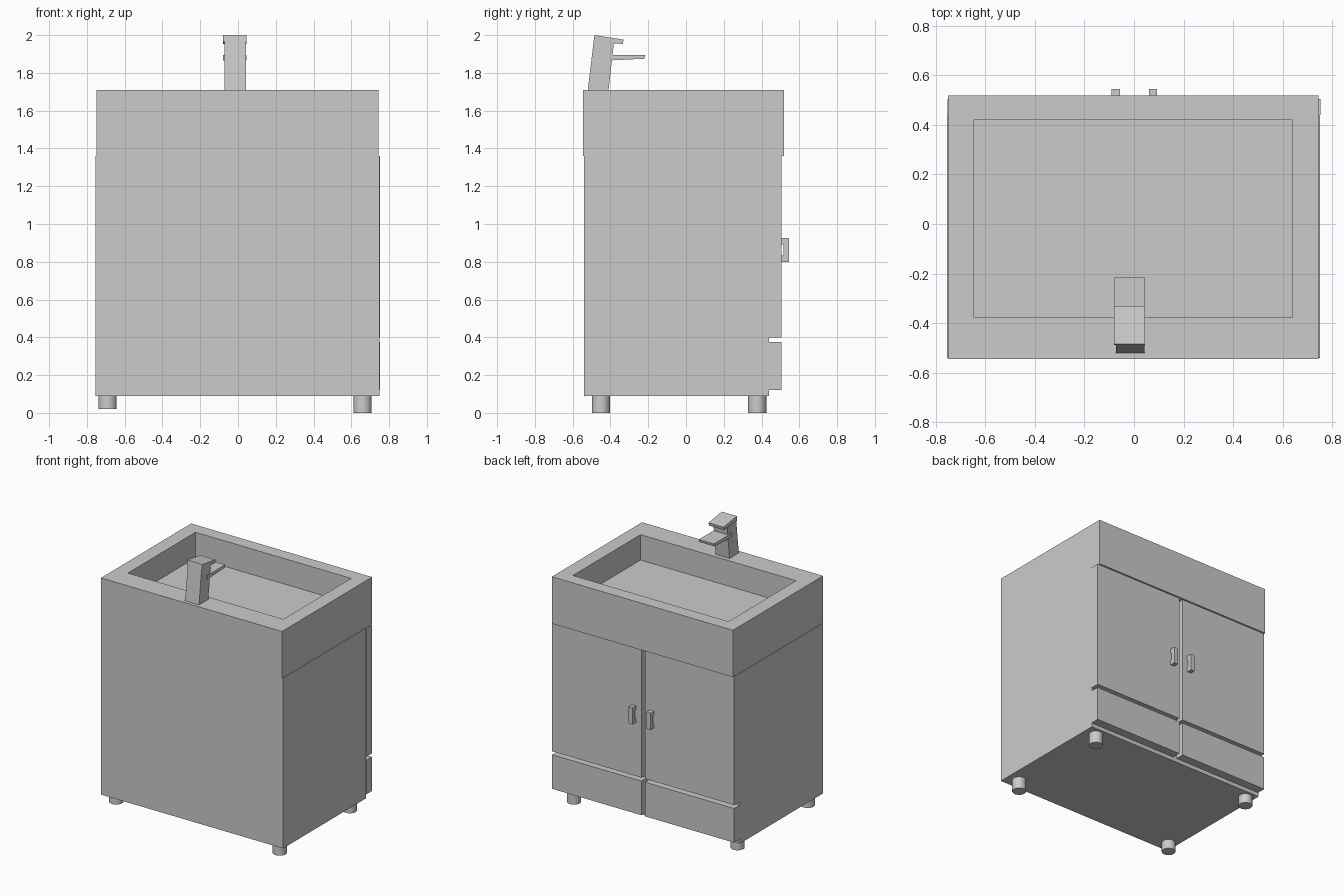
import bpy, bmesh
from mathutils import Vector

if "Cube" in bpy.data.objects:
    bpy.data.objects.remove(bpy.data.objects["Cube"])


def finish(bm, name):
    bmesh.ops.recalc_face_normals(bm, faces=bm.faces[:])
    me = bpy.data.meshes.new(name)
    bm.to_mesh(me)
    bm.free()
    ob = bpy.data.objects.new(name, me)
    bpy.context.collection.objects.link(ob)
    return ob


def box_bm(x, y, z):
    bm = bmesh.new()
    bmesh.ops.create_cube(bm, size=1)
    for v in bm.verts:
        v.co = Vector([a[0] if c < 0 else a[1] for a, c in zip((x, y, z), v.co)])
    return bm


def box(name, x, y, z):
    return finish(box_bm(x, y, z), name)


def prism(name, profile, x0, x1):
    """Extrude a (y, z) outline along x."""
    bm = bmesh.new()
    face = bm.faces.new([bm.verts.new((x0, y, z)) for y, z in profile])
    ext = bmesh.ops.extrude_face_region(bm, geom=[face], use_keep_orig=True)
    for v in ext["geom"]:
        if isinstance(v, bmesh.types.BMVert):
            v.co.x = x1
    return finish(bm, name)


# Cabinet carcass
box("cabinet_body", (-0.755, 0.75), (-0.54, 0.44), (0.09, 1.36))

# Sink block with recessed basin
bm = box_bm((-0.75, 0.745), (-0.545, 0.518), (1.36, 1.71))
bm.normal_update()
top = max(bm.faces, key=lambda f: f.calc_center_median().z)
bmesh.ops.inset_individual(bm, faces=[top], thickness=0.1)
for v in top.verts:
    v.co.x = -0.645 if v.co.x < 0 else 0.64
    v.co.y = -0.378 if v.co.y < 0 else 0.42
floor = bmesh.ops.extrude_discrete_faces(bm, faces=[top])["faces"][0]
for v in floor.verts:
    v.co.z = 1.52
finish(bm, "sink_basin")

# Doors, drawers and C-shaped handles, left and right
handle = [(0.50, 0.80), (0.545, 0.80), (0.545, 0.925), (0.50, 0.925),
          (0.50, 0.895), (0.515, 0.89), (0.515, 0.835), (0.50, 0.83)]
for side, x, hx in (("left", (-0.752, -0.015), -0.09), ("right", (0.015, 0.752), 0.06)):
    box(side + "_door", x, (0.44, 0.505), (0.40, 1.36))
    box(side + "_drawer", x, (0.44, 0.505), (0.12, 0.375))
    prism(side + "_handle", handle, hx, hx + 0.033)

# Short round feet
for x, z0 in ((-0.69, 0.02), (0.66, 0.0)):
    for y in (-0.45, 0.377):
        bpy.ops.mesh.primitive_cylinder_add(vertices=32, radius=0.048, depth=0.1 - z0,
                                            location=(x, y, (0.1 + z0) / 2))
        bpy.context.object.name = "foot"
        bpy.ops.object.shade_smooth_by_angle()

# Tap: leaning column, lever plate on top, flat spout
prism("tap_column", [(-0.52, 1.71), (-0.41, 1.71), (-0.38, 1.975), (-0.486, 1.99)], -0.072, 0.042)
prism("tap_lever", [(-0.489, 1.965), (-0.38, 1.957), (-0.335, 1.953), (-0.33, 1.976), (-0.485, 2.0)],
      -0.08, 0.045)
prism("tap_spout", [(-0.425, 1.865), (-0.22, 1.875), (-0.215, 1.895), (-0.425, 1.895)], -0.08, 0.045)
